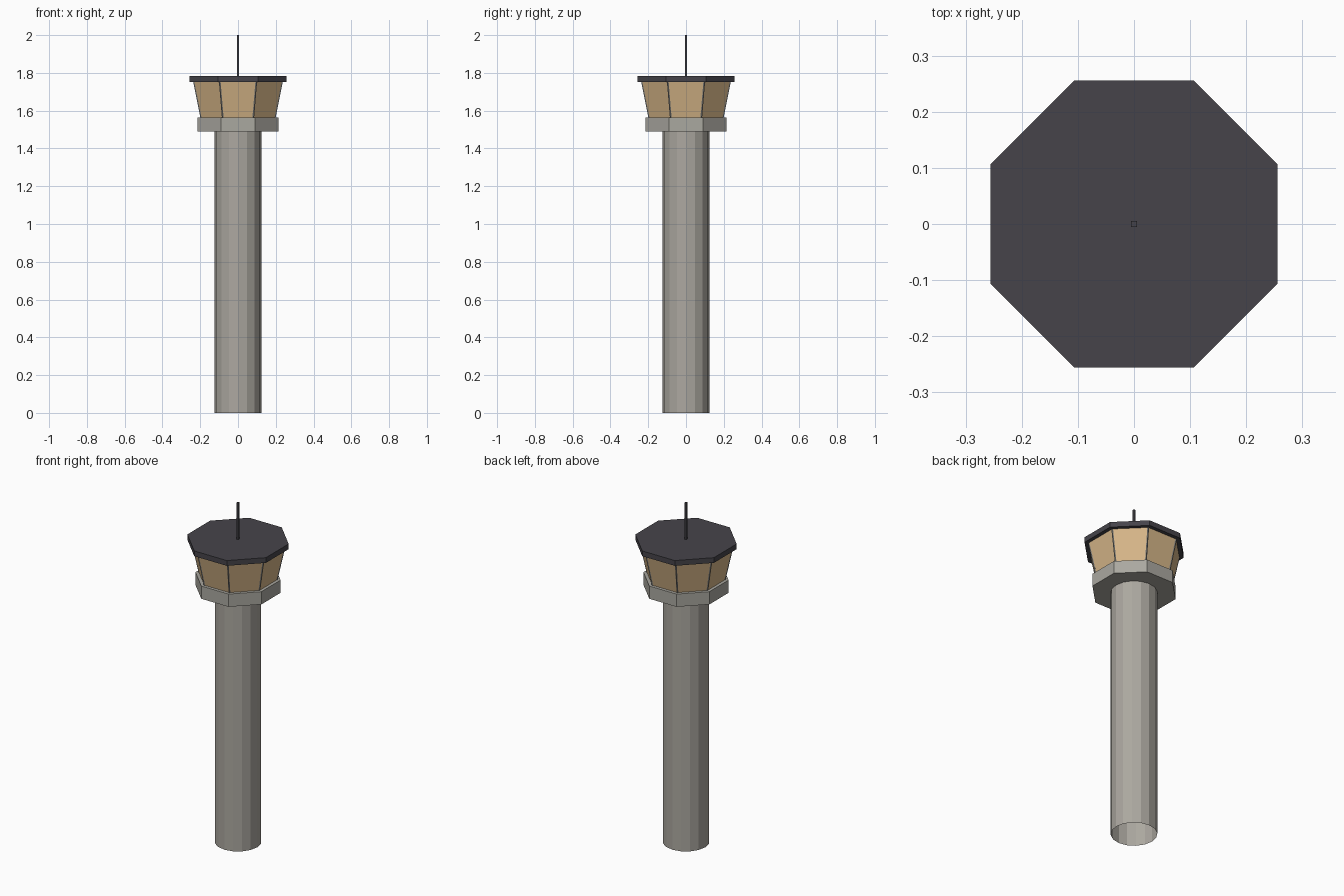
import bpy, bmesh, math
from mathutils import Vector

if "Cube" in bpy.data.objects:
    bpy.data.objects.remove(bpy.data.objects["Cube"])


def material(name, srgb):
    m = bpy.data.materials.new(name)
    m.diffuse_color = [((c / 255 + 0.055) / 1.055) ** 2.4 for c in srgb] + [1]
    m.use_nodes = True
    m.node_tree.nodes["Principled BSDF"].inputs["Base Color"].default_value = m.diffuse_color
    return m


CONCRETE = material("warm grey concrete", (172, 168, 160))
GALLERY = material("grey gallery", (170, 168, 160))
GLASS = material("amber glass", (214, 182, 136))
FRAME = material("grey frame", (120, 118, 114))
DARK = material("dark roof", (70, 68, 74))


def prism(name, sides, z0, z1, r0, r1, mat, turn=0.0, bottom=True):
    """Flat-sided prism or frustum; r0 and r1 are corner radii."""
    bm = bmesh.new()
    rings = []
    for z, r in ((z0, r0), (z1, r1)):
        angles = [turn + math.tau * i / sides for i in range(sides)]
        rings.append([bm.verts.new((r * math.cos(a), r * math.sin(a), z))
                      for a in angles])
    low, high = rings
    for i in range(sides):
        j = (i + 1) % sides
        bm.faces.new((low[i], low[j], high[j], high[i]))
    bm.faces.new(high)
    if bottom:
        bm.faces.new(low[::-1])
    mesh = bpy.data.meshes.new(name)
    bm.to_mesh(mesh)
    bm.free()
    mesh.materials.append(mat)
    ob = bpy.data.objects.new(name, mesh)
    bpy.context.collection.objects.link(ob)
    return ob


EIGHTH = math.pi / 8
K = 1 / math.cos(EIGHTH)  # flat half-width to corner radius

# Tall shaft, open underneath
prism("shaft", 16, 0, 1.495, 0.125, 0.125, CONCRETE, bottom=False)

# Octagonal gallery, flared glass cab and roof slab
prism("gallery", 8, 1.49, 1.565, 0.215 * K, 0.215 * K, GALLERY, EIGHTH)
prism("cab_glass", 8, 1.565, 1.755, 0.197 * K, 0.235 * K, GLASS, EIGHTH)
prism("roof", 8, 1.752, 1.783, 0.256 * K, 0.256 * K, DARK, EIGHTH)

# Slim corner mullions leaning with the glass
for i in range(8):
    a = EIGHTH + i * math.pi / 4
    out = Vector((math.cos(a), math.sin(a), 0))
    bar = prism(f"mullion_{i + 1}", 4, 0, 0.19, 0.005, 0.005, FRAME, a)
    for v in bar.data.vertices:
        t = v.co.z / 0.19
        v.co += out * ((0.197 + 0.038 * t) * K - 0.002) + Vector((0, 0, 1.565))

# Thin square antenna
prism("antenna", 4, 1.78, 2.0, 0.0071, 0.0071, DARK, math.pi / 4)
